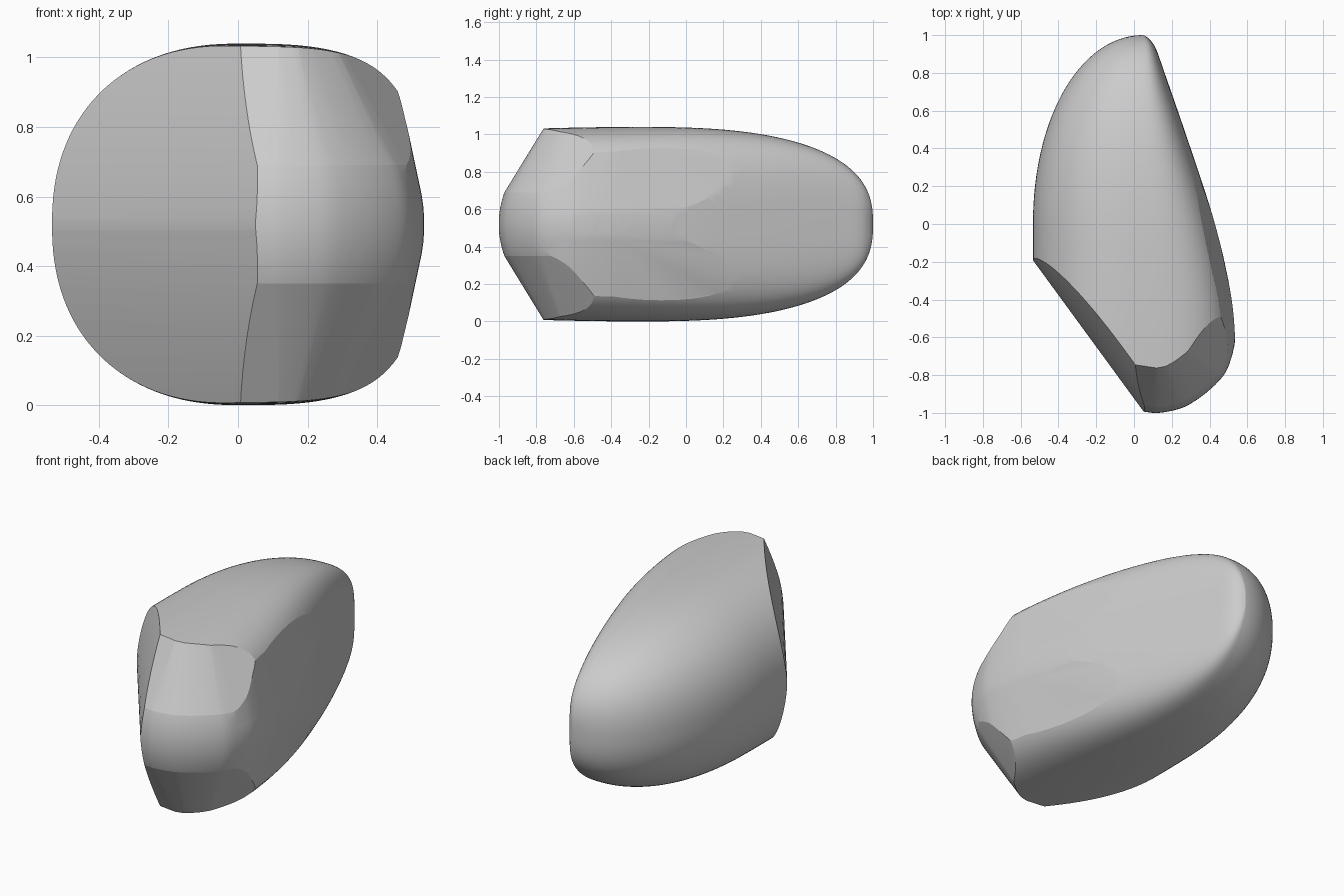
import bpy, bmesh, math
from mathutils import Vector

cube = bpy.data.objects.get("Cube")
if cube:
    bpy.data.objects.remove(cube, do_unlink=True)

MID = 0.52  # height of the symmetry plane

grey = bpy.data.materials.new("plain grey")
grey.use_nodes = True
GREY = (0.6, 0.6, 0.6, 1)
grey.diffuse_color = GREY
grey.node_tree.nodes["Principled BSDF"].inputs["Base Color"].default_value = GREY


def smooth_path(pts, steps=8):
    """Catmull-Rom curve through plan points."""
    p = [Vector(q) for q in pts]
    p = [2 * p[0] - p[1]] + p + [2 * p[-1] - p[-2]]
    out = []
    for a, b, c, d in zip(p, p[1:], p[2:], p[3:]):
        for k in range(steps):
            t = k / steps
            out.append(0.5 * (2 * b + (c - a) * t + (2 * a - 5 * b + 4 * c - d) * t * t
                              + (3 * b - a - 3 * c + d) * t ** 3))
    return out + [p[-2]]


def arc(u, n):
    """Superellipse quadrant."""
    return (1 - u ** n) ** (1 / n)


# Plan line of the long right-hand wall, as (y, x)
wall = smooth_path([(-1.1, 0.535), (-0.6, 0.535), (-0.3, 0.5), (0.03, 0.42), (0.4, 0.3),
                    (0.8, 0.162), (0.93, 0.115), (0.98, 0.08), (1.0, 0.05)])


def wall_x(y):
    for a, b in zip(wall, wall[1:]):
        if y <= b.x:
            return a.y + (b.y - a.y) * (y - a.x) / (b.x - a.x)
    return wall[-1].y


def section(y, count=128):
    """Upright ring: near-elliptical on the left, squarer on the right."""
    back = max(y, 0)
    left = 0.05 - 0.585 * arc(back, 2.05)
    ridge = 0.05 * back ** 3
    if y > -0.25:
        high = MID * arc((y + 0.25) / 1.25, 2.6)
    else:
        high = MID - 0.03 * (y + 0.25) ** 2
    ring = []
    for i in range(count):
        t = 2 * math.pi * (i + 0.5) / count
        c, s = math.cos(t), math.sin(t)
        power = 2 / 3.3 if c > 0 else 2 / 2.25
        reach = wall_x(y) - ridge if c > 0 else ridge - left
        ring.append((ridge + math.copysign(abs(c) ** power * reach, c), y,
                     MID + math.copysign(abs(s) ** power * high, s)))
    return ring


# Rounded body, lofted from front to back
bm = bmesh.new()
STEPS = 56
stations = [-1.1 + 2.0998 * math.sin(math.pi / 2 * i / STEPS) for i in range(STEPS + 1)]
loops = [[bm.verts.new(p) for p in section(y)] for y in stations]
for a, b in zip(loops, loops[1:]):
    for i in range(len(a)):
        bm.faces.new((a[i - 1], a[i], b[i], b[i - 1]))
bm.faces.new(loops[0])
bm.faces.new(loops[-1])


def trim(out, distance, d, inset, slope):
    """Cut away everything beyond a plane facing 'out', leaning by 'slope', and cap it."""
    point = out * (distance - inset)
    cut = bmesh.ops.bisect_plane(
        bm, geom=bm.verts[:] + bm.edges[:] + bm.faces[:], dist=1e-5,
        plane_co=(point.x, point.y, MID + d),
        plane_no=Vector((out.x, out.y, slope)).normalized(), clear_outer=True)
    rim = [e for e in cut["geom_cut"] if isinstance(e, bmesh.types.BMEdge) and e.is_boundary]
    if rim:
        bmesh.ops.holes_fill(bm, edges=rim, sides=0)


# Slanted face on the front left, curving back above and below the middle
corner = Vector((-0.54, -0.185))
slant = Vector((-0.8, -0.585)).normalized()
for i in range(-10, 11):
    d = 0.05 * i
    lean = abs(d) / 0.51
    trim(slant, corner.dot(slant), d, 0.11 * lean ** 1.5,
         math.copysign(0.165 / 0.51 * lean ** 0.5, d))

# Nose: bulged middle band with drafted faces above and below,
# easing into a gentler bulge where it turns onto the long wall
BAND = 0.17
nose = smooth_path([(-0.2, -0.955), (0.05, -0.992), (0.13, -1.0), (0.25, -0.975),
                    (0.34, -0.925), (0.42, -0.86), (0.485, -0.785), (0.52, -0.69),
                    (0.535, -0.6), (0.525, -0.45), (0.5, -0.3), (0.42, 0.03)])
for degrees in range(-98, 13, 5):
    angle = math.radians(degrees)
    out = Vector((math.cos(angle), math.sin(angle)))
    distance = max(p.dot(out) for p in nose)
    drafted = degrees < -25
    if drafted:
        for side in (-1, 1):
            trim(out, distance, side * BAND, 0.03, side * 0.61)
    reach = 5 if drafted else 3
    for i in range(-reach, reach + 1):
        rise = i / 5
        trim(out, distance, BAND * rise, 0.03 * rise ** 2, 0.06 / BAND * rise)

# Finished object with soft shading and crisp cut edges
bmesh.ops.recalc_face_normals(bm, faces=bm.faces[:])
mesh = bpy.data.meshes.new("rounded_body")
bm.to_mesh(mesh)
bm.free()
mesh.materials.append(grey)
body = bpy.data.objects.new("rounded_body", mesh)
bpy.context.collection.objects.link(body)
bpy.ops.object.select_all(action="DESELECT")
body.select_set(True)
bpy.context.view_layer.objects.active = body
bpy.ops.object.shade_smooth_by_angle(angle=math.radians(11))
